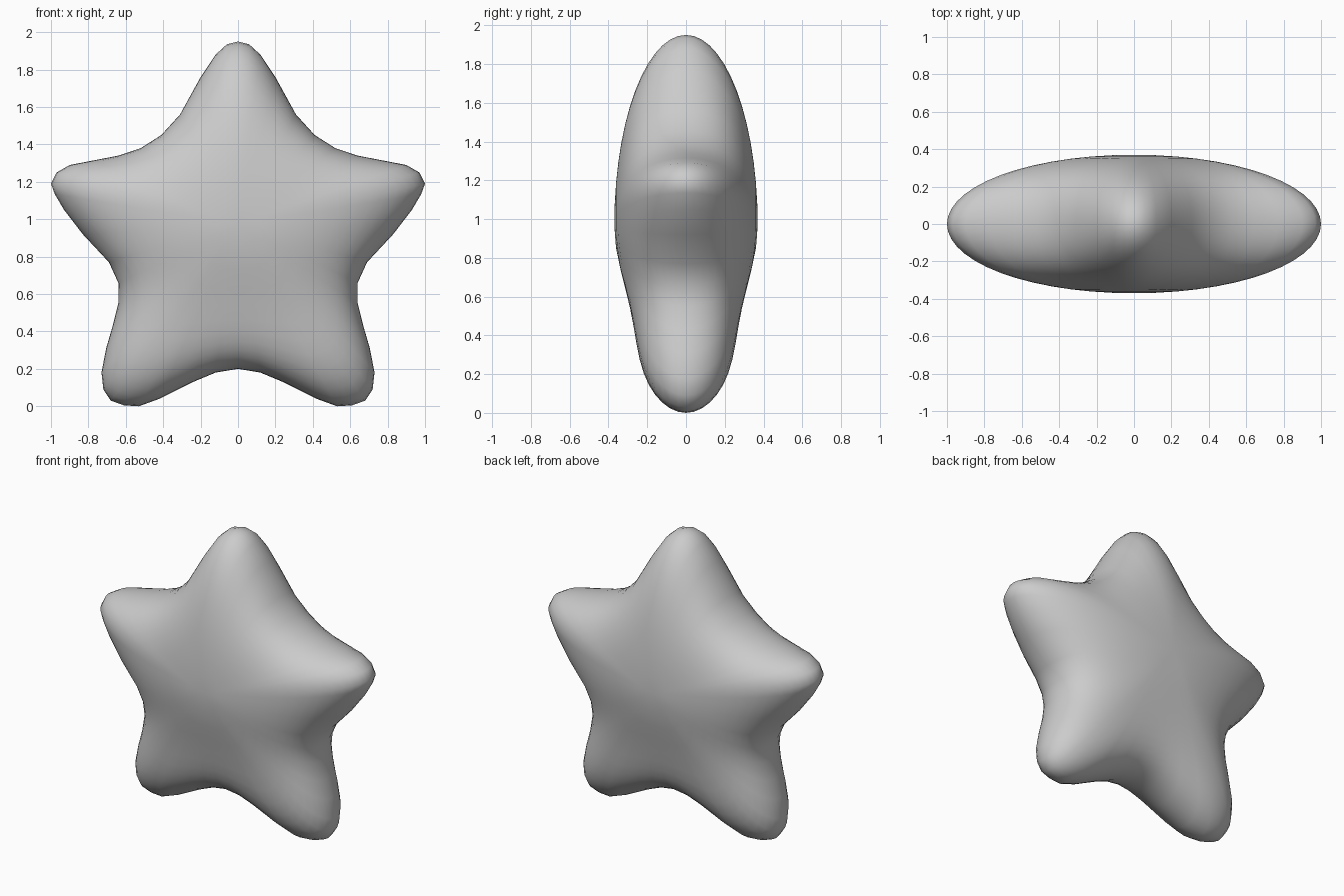
import bpy, bmesh, math

if "Cube" in bpy.data.objects:
    bpy.data.objects.remove(bpy.data.objects["Cube"])

CZ, DEPTH, RINGS = 0.97, 0.37, 28

# right half of the star outline (x, z), top tip to bottom notch
half = [(0, 1.95), (.06, 1.935), (.12, 1.88), (.2, 1.76), (.31, 1.56), (.41, 1.45),
        (.52, 1.38), (.64, 1.34), (.77, 1.315), (.9, 1.29), (.97, 1.25), (1, 1.19),
        (.98, 1.135), (.93, 1.05), (.83, .92), (.69, .77), (.64, .66), (.64, .55),
        (.67, .43), (.705, .31), (.73, .18), (.72, .09), (.68, .03), (.61, .005),
        (.53, 0), (.42, .04), (.24, .13), (.12, .18), (0, .2)]
outline = half + [(-x, z) for x, z in half[-2:0:-1]]


def surface_point(x, z, phi):
    """Inflate the outline: star shaped at the rim, rounder toward the middle."""
    dz = z - CZ
    r = math.hypot(x, dz)
    ridge = max(r, 0.98 + 0.09 * (1 - dz / r))
    c = math.cos(phi)
    s = ridge * c * (1 - (1 - r / ridge) * c) / r
    pz = CZ + dz * s
    y = DEPTH * math.sin(phi)
    if pz < CZ:  # legs are slightly slimmer
        y *= 1 - 0.14 * math.sin(math.pi * pz / CZ) ** 2
    return x * s, y, pz


bm = bmesh.new()
rings = []
for i in range(1, RINGS):
    phi = -math.pi / 2 + math.pi * i / RINGS
    rings.append([bm.verts.new(surface_point(x, z, phi)) for x, z in outline])
n = len(outline)
for a, b in zip(rings, rings[1:]):
    for j in range(n):
        k = (j + 1) % n
        bm.faces.new((a[j], a[k], b[k], b[j]))
# front and back centres
for ring, y in ((rings[0], -DEPTH), (rings[-1], DEPTH)):
    pole = bm.verts.new((0, y, CZ))
    for j in range(n):
        bm.faces.new((pole, ring[j], ring[(j + 1) % n]))
bmesh.ops.recalc_face_normals(bm, faces=bm.faces)
for f in bm.faces:
    f.smooth = True
mesh = bpy.data.meshes.new("puffy_star")
bm.to_mesh(mesh)
bm.free()
bpy.context.collection.objects.link(bpy.data.objects.new("puffy_star", mesh))
